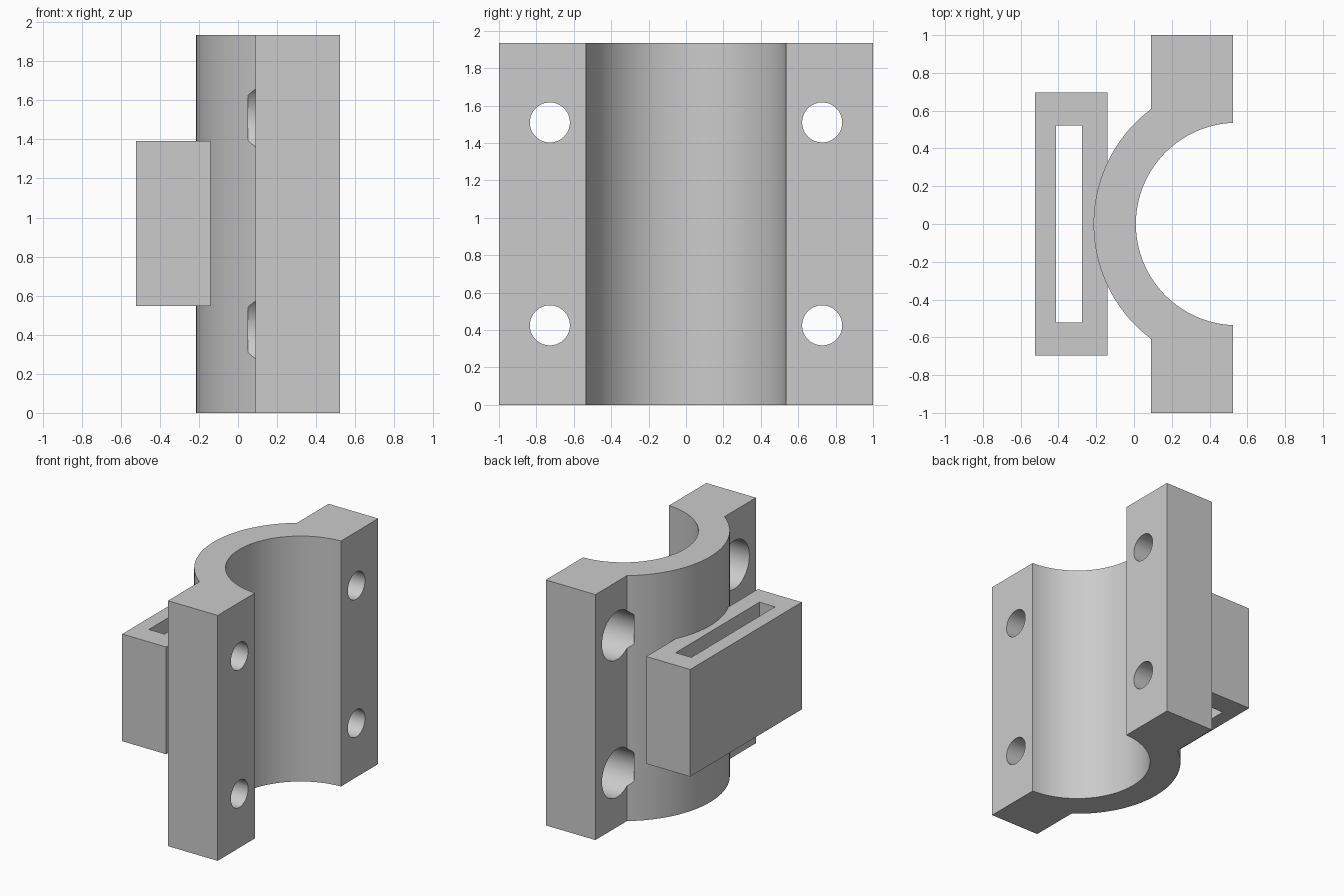
import bpy, bmesh
from math import asin, acos, cos, sin, pi, radians
from mathutils import Matrix

cube = bpy.data.objects.get("Cube")
if cube:
    bpy.data.objects.remove(cube)

HEIGHT = 1.935
AXIS_X, R_IN, R_OUT = 0.546, 0.536, 0.76
FACE_X, BACK_X = 0.523, 0.09

grey = bpy.data.materials.new("plain grey")
grey.use_nodes = True
colour = (0.6, 0.6, 0.6, 1)
grey.diffuse_color = colour
grey.node_tree.nodes["Principled BSDF"].inputs["Base Color"].default_value = colour


def make_object(name, bm):
    bmesh.ops.recalc_face_normals(bm, faces=bm.faces)
    mesh = bpy.data.meshes.new(name)
    bm.to_mesh(mesh)
    bm.free()
    mesh.materials.append(grey)
    obj = bpy.data.objects.new(name, mesh)
    bpy.context.collection.objects.link(obj)
    return obj


def add_box(bm, x0, x1, y, z0, z1):
    m = Matrix.Translation(((x0 + x1) / 2, 0, (z0 + z1) / 2)) @ Matrix.Diagonal((x1 - x0, 2 * y, z1 - z0, 1))
    bmesh.ops.create_cube(bm, size=1, matrix=m)


def add_rod(bm, x0, x1, y, z, r):
    m = Matrix.Translation(((x0 + x1) / 2, y, z)) @ Matrix.Rotation(pi / 2, 4, 'Y')
    bmesh.ops.create_cone(bm, cap_ends=True, segments=64, radius1=r, radius2=r, depth=x1 - x0, matrix=m)


def arc(r, end_x, steps=72):
    half = acos((AXIS_X - end_x) / r)
    angles = [half - 2 * half * i / steps for i in range(steps + 1)]
    return [(AXIS_X - r * cos(a), r * sin(a)) for a in angles]


def cut(target, cutter):
    cutter.hide_render = True
    mod = target.modifiers.new("cut", 'BOOLEAN')
    mod.operation, mod.solver, mod.object = 'DIFFERENCE', 'EXACT', cutter
    bpy.context.view_layer.objects.active = target
    bpy.ops.object.modifier_apply(modifier=mod.name)
    bpy.data.objects.remove(cutter)


# Half-pipe clamp with two flanges, extruded from its plan
plan = arc(R_OUT, BACK_X) + [(BACK_X, -1), (FACE_X, -1)]
plan += arc(R_IN, FACE_X)[::-1] + [(FACE_X, 1), (BACK_X, 1)]
bm = bmesh.new()
face = bm.faces.new([bm.verts.new((x, y, 0)) for x, y in plan])
top = bmesh.ops.extrude_face_region(bm, geom=[face])["geom"]
bmesh.ops.translate(bm, vec=(0, 0, HEIGHT), verts=[v for v in top if isinstance(v, bmesh.types.BMVert)])
clamp = make_object("clamp_body", bm)

# Bolt holes and their wider recesses at the back
for name, x0, x1, r in (("bolt_holes", -0.1, 0.7, 0.107), ("bolt_recesses", 0.05, 0.33, 0.19)):
    bm = bmesh.new()
    for y in (-0.728, 0.728):
        for z in (0.425, 1.51):
            add_rod(bm, x0, x1, y, z, r)
    cut(clamp, make_object(name, bm))

# Strap loop on the curved back, with a slot right through
bm = bmesh.new()
add_box(bm, -0.523, -0.14, 0.695, 0.547, 1.392)
loop = make_object("strap_loop", bm)
bm = bmesh.new()
add_box(bm, -0.412, -0.275, 0.522, 0.4, 1.6)
cut(loop, make_object("strap_slot", bm))

# Smooth the curved walls, keep edges sharp
for obj in (clamp, loop):
    bpy.ops.object.select_all(action='DESELECT')
    obj.select_set(True)
    bpy.context.view_layer.objects.active = obj
    bpy.ops.object.shade_smooth_by_angle(angle=radians(30))
